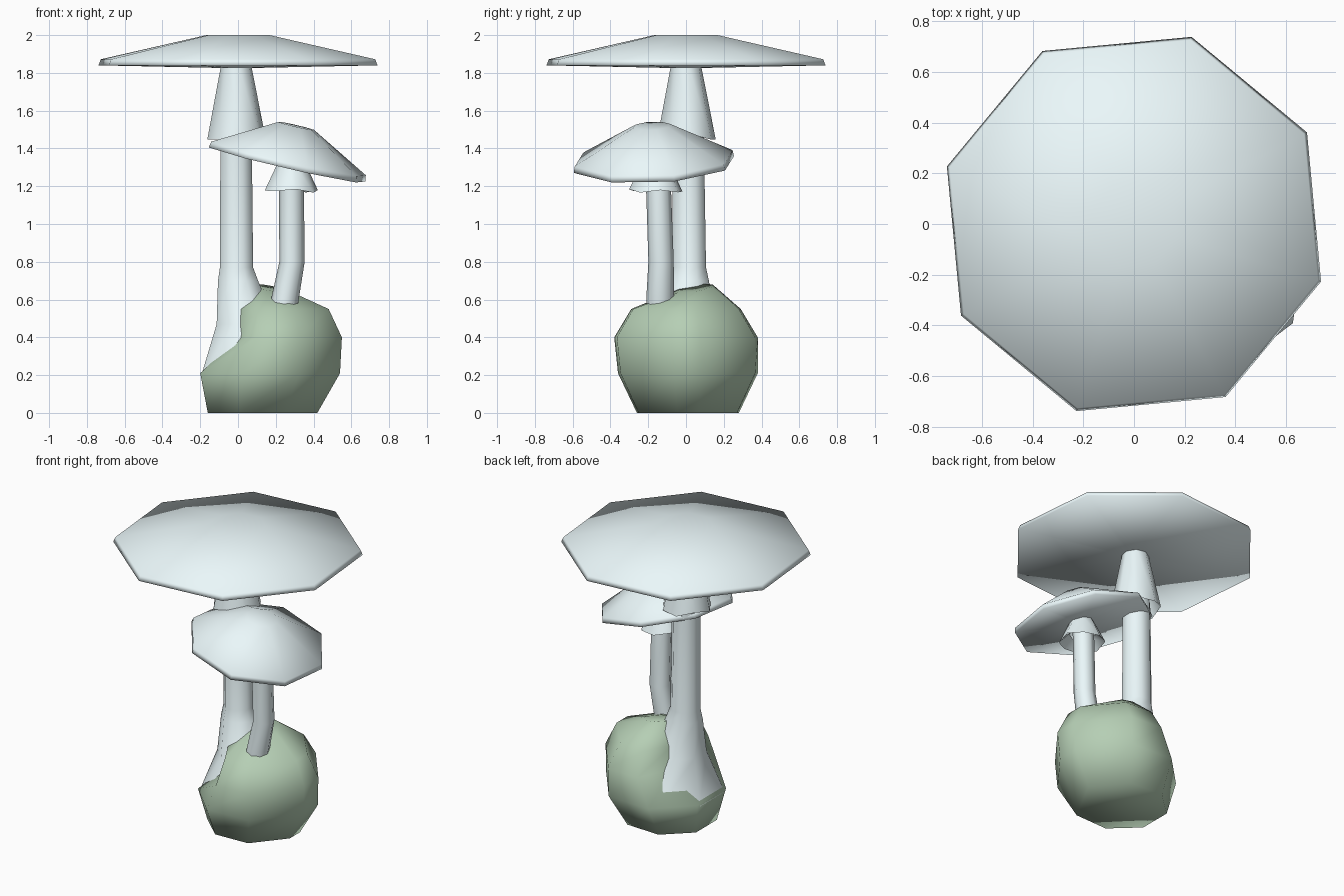
import bpy, bmesh, math
from mathutils import Matrix, Vector

if "Cube" in bpy.data.objects:
    bpy.data.objects.remove(bpy.data.objects["Cube"])


def material(name, color):
    mat = bpy.data.materials.new(name)
    mat.diffuse_color = (*color, 1)
    mat.use_nodes = True
    mat.node_tree.nodes["Principled BSDF"].inputs["Base Color"].default_value = mat.diffuse_color
    return mat


def loft(name, rings, sides, phase, mat, matrix=Matrix(), closed=True,
         wobble=0.0, taper=0.0, angle=60):
    """Skin rings of (cx, cy, z, radius to -x, radius to +x, radius in y, x slope, y slope)."""
    bm = bmesh.new()
    loops = []
    for i, (cx, cy, z, rl, rr, ry, sx, sy) in enumerate(rings):
        loop = []
        for k in range(sides):
            a = math.radians(phase) + 2 * math.pi * k / sides
            dx = math.cos(a) * (rr if math.cos(a) > 0 else rl)
            dy = math.sin(a) * ry * (1 - taper * max(0, math.cos(a)) ** 3)
            dz = sx * dx + sy * dy
            if wobble and i == 1:
                dz += wobble * (1 if k % 3 == 0 else -0.4)
            loop.append(bm.verts.new(matrix @ Vector((cx + dx, cy + dy, z + dz))))
        loops.append(loop)
    for a, b in zip(loops, loops[1:]):
        for k in range(sides):
            j = (k + 1) % sides
            bm.faces.new((a[k], a[j], b[j], b[k]))
    if closed:
        bm.faces.new(loops[0][::-1])
        bm.faces.new(loops[-1])
    bmesh.ops.recalc_face_normals(bm, faces=bm.faces)
    mesh = bpy.data.meshes.new(name)
    bm.to_mesh(mesh)
    bm.free()
    ob = bpy.data.objects.new(name, mesh)
    bpy.context.collection.objects.link(ob)
    mesh.materials.append(mat)
    bpy.ops.object.select_all(action='DESELECT')
    ob.select_set(True)
    bpy.context.view_layer.objects.active = ob
    bpy.ops.object.shade_smooth_by_angle(angle=math.radians(angle))
    return ob


def circ(x, y, z, r, sx=0.0, sy=0.0):
    return (x, y, z, r, r, r, sx, sy)


C = 1 / math.cos(math.pi / 8)   # flat-to-flat radius to corner radius

green = material("moss_green", (0.465, 0.62, 0.46))
pale = material("pale_blue_grey", (0.83, 0.94, 0.96))

# Boulder: eight-sided, cut back on the upper left where the stem emerges
boulder = [
    (0.13, 0.01, 0.00, 0.29, 0.29, 0.27, 0, 0),
    (0.17, 0.01, 0.21, 0.37, 0.37, 0.37, 0, 0),
    (0.17, 0.00, 0.40, 0.17, 0.38, 0.38, 0, 0),
    (0.17, 0.00, 0.55, 0.16, 0.31, 0.29, 0, 0),
    (0.17, 0.05, 0.66, 0.10, 0.10, 0.09, -0.17, 0.15),
]
loft("boulder", [(x, y, z, l * C, r * C, w * C, sx, sy) for x, y, z, l, r, w, sx, sy in boulder],
     8, 22.5, green, taper=0.65, angle=180)

# Tall stem with flared foot
loft("tall_stem", [
    circ(0.125, 0.0, 0.19, 0.322 * C),
    circ(0.045, 0.005, 0.47, 0.158 * C),
    circ(0.0, 0.015, 0.70, 0.106 * C),
    circ(-0.008, 0.018, 0.77, 0.088 * C),
    circ(-0.01, 0.012, 1.45, 0.083 * C),
    circ(-0.01, 0.0, 1.83, 0.07 * C)], 8, 22.5, pale)

# Short bent stem
loft("short_stem", [
    circ(0.235, -0.14, 0.50, 0.07),
    circ(0.25, -0.137, 0.61, 0.073),
    circ(0.286, -0.132, 0.80, 0.067),
    circ(0.283, -0.145, 1.18, 0.066),
    circ(0.285, -0.155, 1.33, 0.062)], 8, 0, pale)

# Skirts under the caps: outer cone, ragged rim, hollow inside
loft("tall_skirt", [
    circ(-0.01, 0.0, 1.835, 0.082),
    circ(-0.01, 0.005, 1.455, 0.155),
    circ(-0.01, 0.005, 1.56, 0.10)], 8, 10, pale, closed=False, wobble=0.02)
loft("short_skirt", [
    circ(0.286, -0.16, 1.32, 0.075, -0.1),
    circ(0.282, -0.16, 1.175, 0.143, -0.04),
    circ(0.284, -0.155, 1.23, 0.08, -0.04)], 8, 10, pale, closed=False, wobble=0.01)

# Tall cap: shallow octagon with a thin rim
loft("tall_cap", [
    circ(0, 0, 1.825, 0.04),
    circ(0, 0, 1.84, 0.773),
    circ(0, 0, 1.872, 0.76),
    circ(0, 0, 2.0, 0.175)], 8, 27.9, pale, angle=180)

# Short cap: smaller octagon tilted to the right
normal = Vector((0.23, -0.05, 1)).normalized()
tilt = Matrix.Translation((0.26, -0.17, 1.315)) @ \
    Vector((0, 0, 1)).rotation_difference(normal).to_matrix().to_4x4()
loft("short_cap", [
    circ(0, 0, 0.01, 0.04),
    circ(0, 0, 0.0, 0.438),
    circ(0, 0, 0.033, 0.432),
    circ(0, 0, 0.21, 0.10)], 8, 14, pale, matrix=tilt, angle=180)
